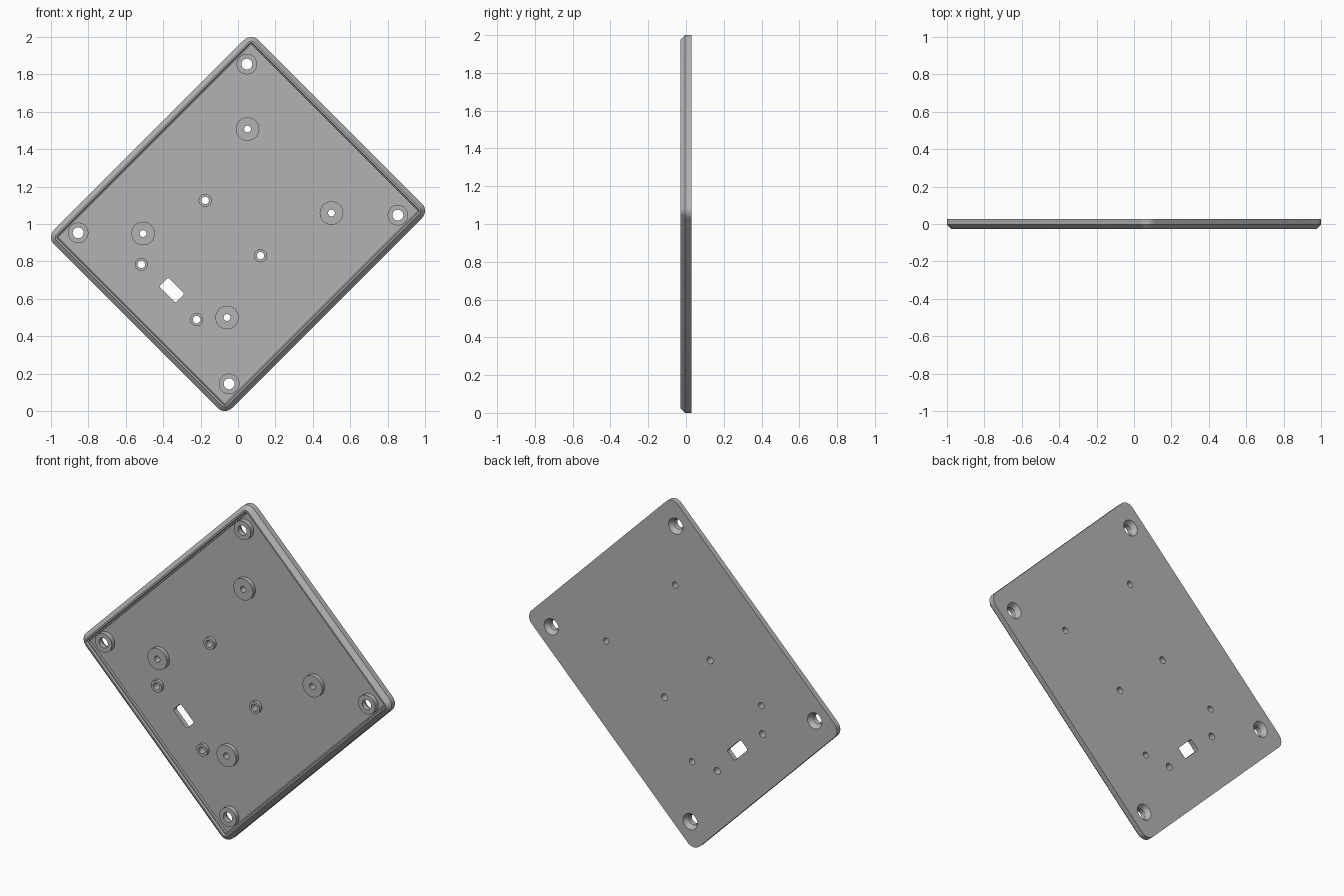
import bpy, bmesh, math
from mathutils import Matrix

cube = bpy.data.objects.get("Cube")
if cube:
    bpy.data.objects.remove(cube)

grey = bpy.data.materials.new("plain_grey")
grey.use_nodes = True
colour = (0.45, 0.45, 0.45, 1)
grey.diffuse_color = colour
grey.node_tree.nodes["Principled BSDF"].inputs["Base Color"].default_value = colour

# Panel frame: u and v lie along the panel edges, w points out of the front
S = math.sqrt(0.5)
FRAME = Matrix(((S, -S, 0, 0), (0, 0, -1, 0), (S, S, 0, 1), (0, 0, 0, 1)))
HALF_U, HALF_V, RADIUS = 0.773, 0.673, 0.055
BACK, FLOOR, FRONT = -0.028, 0.0, 0.028


def rounded_rect(a, b, r, w, steps=8):
    """Outline of a rounded rectangle at height w."""
    r = max(r, 0.002)
    points = []
    for corner, (su, sv) in enumerate(((1, 1), (-1, 1), (-1, -1), (1, -1))):
        for i in range(steps + 1):
            t = (corner + i / steps) * math.pi / 2
            points.append((su * (a - r) + r * math.cos(t),
                           sv * (b - r) + r * math.sin(t), w))
    return points


def circle(r, w, steps=32):
    return [(r * math.cos(2 * math.pi * i / steps),
             r * math.sin(2 * math.pi * i / steps), w) for i in range(steps)]


def loft(bm, outlines, u=0, v=0, closed=False):
    """Skin a stack of outlines; cap the ends, or join last to first."""
    rings = [[bm.verts.new((x + u, y + v, z)) for x, y, z in o] for o in outlines]
    pairs = list(zip(rings, rings[1:]))
    if closed:
        pairs.append((rings[-1], rings[0]))
    else:
        bm.faces.new(rings[0][::-1])
        bm.faces.new(rings[-1])
    for low, high in pairs:
        for i in range(len(low)):
            j = (i + 1) % len(low)
            bm.faces.new((low[i], low[j], high[j], high[i]))


def make_object(name, bm):
    bmesh.ops.recalc_face_normals(bm, faces=bm.faces)
    mesh = bpy.data.meshes.new(name)
    bm.to_mesh(mesh)
    bm.free()
    mesh.materials.append(grey)
    obj = bpy.data.objects.new(name, mesh)
    obj.matrix_world = FRAME
    bpy.context.collection.objects.link(obj)
    return obj


def activate(obj):
    bpy.ops.object.select_all(action='DESELECT')
    obj.select_set(True)
    bpy.context.view_layer.objects.active = obj


# Tray with chamfered outer edge, raised rim and recessed floor
bm = bmesh.new()
edge_profile = ((0, BACK), (0, 0.004), (0.025, FRONT), (0.034, FRONT),
                (0.038, 0.016), (0.045, 0.016), (0.045, FLOOR))
loft(bm, [rounded_rect(HALF_U - t, HALF_V - t, RADIUS - t * 1.25, w)
          for t, w in edge_profile])
panel = make_object("back_panel", bm)

# Positions of the three families of bosses
corner_spots = [(u, v) for u in (-0.638, 0.638) for v in (-0.571, 0.571)]
large_spots = [(u, v) for u in (-0.395, 0.395) for v in (-0.312, 0.323)]
small_spots = [(u, v) for u in (-0.518, -0.035) for v in (-0.205, 0.213)]
families = (("corner_boss", corner_spots, 0.055, 0.029, 0.028),
            ("large_boss", large_spots, 0.063, 0.018, 0.025),
            ("small_boss", small_spots, 0.035, 0.02, 0.02))

# Cutter for the through holes, the countersinks and the slot
bm = bmesh.new()
for name, spots, outer, hole, height in families:
    for u, v in spots:
        if name == "corner_boss":
            rings = [circle(0.05, BACK - 0.004), circle(0.047, BACK),
                     circle(hole, FLOOR - 0.002), circle(hole, 0.05)]
        else:
            rings = [circle(hole, -0.05), circle(hole, 0.05)]
        loft(bm, rings, u, v)
loft(bm, [rounded_rect(0.034, 0.062, 0.01, w) for w in (-0.05, 0.05)], -0.5, 0)
cutter = make_object("hole_cutter", bm)
cutter.hide_render = True

activate(panel)
mod = panel.modifiers.new("holes", 'BOOLEAN')
mod.operation = 'DIFFERENCE'
mod.solver = 'EXACT'
mod.object = cutter
bpy.ops.object.modifier_apply(modifier=mod.name)
bpy.data.objects.remove(cutter)

# Hollow bosses standing on the floor
parts = [panel]
for name, spots, outer, hole, height in families:
    bm = bmesh.new()
    for u, v in spots:
        loft(bm, [circle(outer, FLOOR), circle(outer, height),
                  circle(hole, height), circle(hole, FLOOR)], u, v, closed=True)
    parts.append(make_object(name + "es", bm))

for part in parts:
    activate(part)
    bpy.ops.object.shade_smooth_by_angle(angle=math.radians(30))
